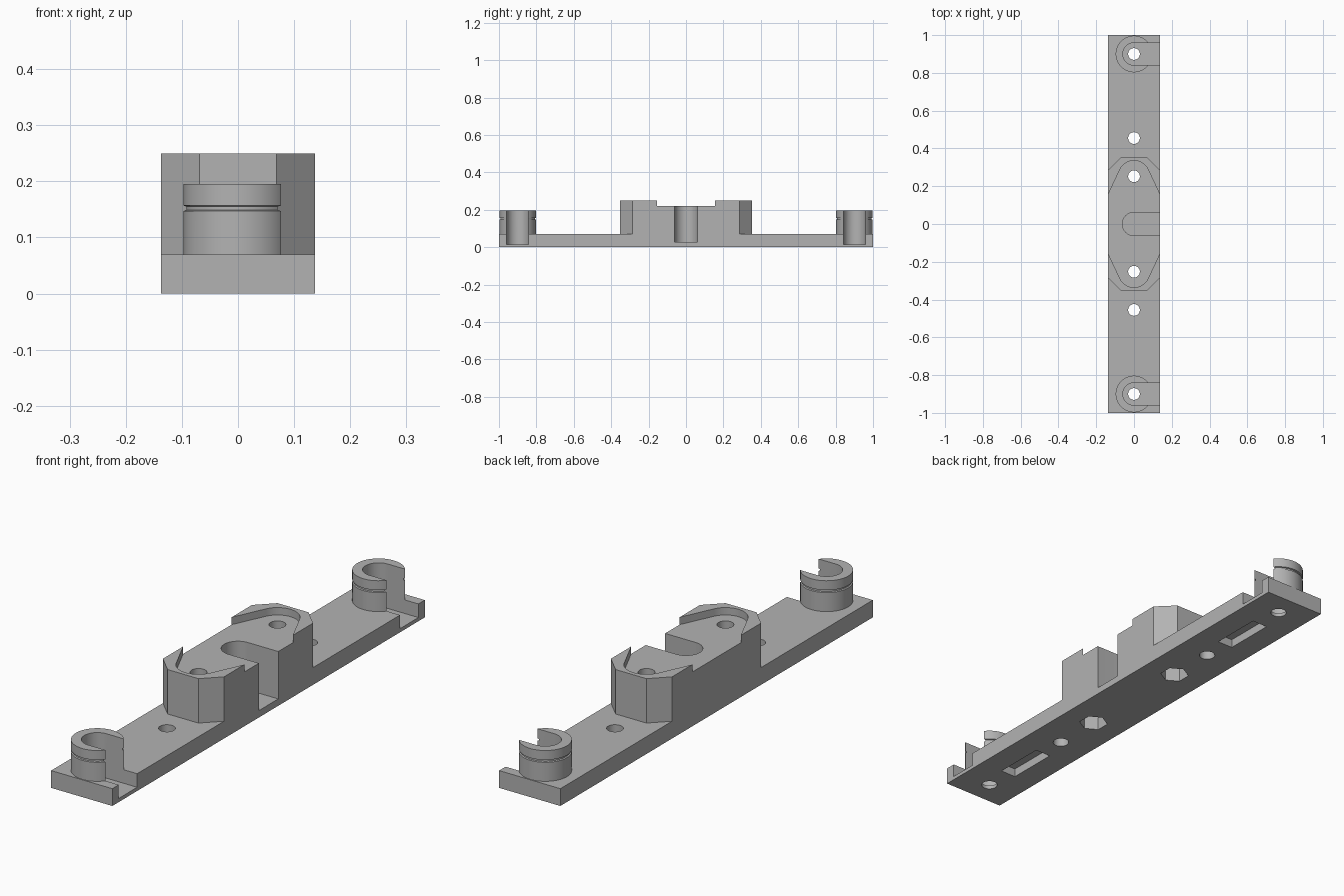
import bpy, bmesh
from math import cos, sin, radians, pi

if "Cube" in bpy.data.objects:
    bpy.data.objects.remove(bpy.data.objects["Cube"], do_unlink=True)

GREY = (0.45, 0.45, 0.45, 1)
mat = bpy.data.materials.new("plain grey")
mat.use_nodes = True
mat.diffuse_color = GREY
mat.node_tree.nodes["Principled BSDF"].inputs["Base Color"].default_value = GREY

W = 0.137          # half width of the bar
POST_Y, BOLT_Y, NUT_Y, POCKET_Y = 0.9, 0.455, 0.2525, 0.675


def make(name, bm):
    bmesh.ops.recalc_face_normals(bm, faces=bm.faces)
    me = bpy.data.meshes.new(name)
    bm.to_mesh(me)
    bm.free()
    me.materials.append(mat)
    ob = bpy.data.objects.new(name, me)
    bpy.context.collection.objects.link(ob)
    return ob


def prism(name, outline, z0, z1):
    bm = bmesh.new()
    face = bm.faces.new([bm.verts.new((x, y, z0)) for x, y in outline])
    ext = bmesh.ops.extrude_face_region(bm, geom=[face])["geom"]
    verts = [g for g in ext if isinstance(g, bmesh.types.BMVert)]
    bmesh.ops.translate(bm, verts=verts, vec=(0, 0, z1 - z0))
    return make(name, bm)


def arc(cy, r, start, end, n):
    steps = [radians(start + (end - start) * i / n) for i in range(n + 1)]
    return [(r * cos(a), cy + r * sin(a)) for a in steps]


def circle(cy, r, n=40):
    return arc(cy, r, 0, 360, n)[:-1]


def box(cy, hx, hy):
    return [(-hx, cy - hy), (hx, cy - hy), (hx, cy + hy), (-hx, cy + hy)]


def slot(cy, r):
    # round at the closed end, open towards +x
    return arc(cy, r, 90, 270, 24) + [(0.2, cy - r), (0.2, cy + r)]


def lathe(name, cy, profile):
    bm = bmesh.new()
    verts = [bm.verts.new((r, cy, z)) for r, z in profile]
    edges = [bm.edges.new(pair) for pair in zip(verts, verts[1:])]
    bmesh.ops.spin(bm, geom=verts + edges, cent=(0, cy, 0), axis=(0, 0, 1),
                   angle=2 * pi, steps=64, use_duplicate=False)
    bmesh.ops.remove_doubles(bm, verts=bm.verts, dist=1e-5)
    return make(name, bm)


def combine(target, tool, operation):
    tool.hide_render = True
    mod = target.modifiers.new(tool.name, 'BOOLEAN')
    mod.operation, mod.solver, mod.object = operation, 'EXACT', tool
    bpy.context.view_layer.objects.active = target
    bpy.ops.object.modifier_apply(modifier=mod.name)
    bpy.data.objects.remove(tool, do_unlink=True)


# base bar and raised centre block with chamfered corners
body = prism("mounting_bar", box(0, W, 1), 0, 0.07)
half = [(W, 0.285), (0.069, 0.352), (-0.069, 0.352), (-W, 0.285)]
block = half + [(-x, -y) for x, y in half]
combine(body, prism("centre_block", block, 0, 0.25), 'UNION')

# grooved posts near both ends
post = [(0, 0.03), (0.097, 0.03), (0.097, 0.147), (0.092, 0.149),
        (0.092, 0.155), (0.097, 0.157), (0.097, 0.195), (0, 0.195)]
for s in (-1, 1):
    combine(body, lathe("end_post", s * POST_Y, post), 'UNION')

# shallow recess across the block top, rounded around each bolt hole
end = [(0.2, 0.155), (W, 0.155)] + arc(NUT_Y, 0.083, 25, 155, 20) + [(-W, 0.155), (-0.2, 0.155)]
recess = end + [(-x, -y) for x, y in end]
combine(body, prism("top_recess", recess, 0.22, 0.3), 'DIFFERENCE')

# side-opening slots in the block and posts
combine(body, prism("centre_slot", slot(0, 0.062), 0.028, 0.3), 'DIFFERENCE')
for s in (-1, 1):
    combine(body, prism("post_slot", slot(s * POST_Y, 0.059), 0.015, 0.3), 'DIFFERENCE')

# through holes, hexagonal nut sockets and rectangular underside pockets
for s in (-1, 1):
    for y in (POST_Y, BOLT_Y, NUT_Y):
        combine(body, prism("bolt_hole", circle(s * y, 0.031), -0.1, 0.3), 'DIFFERENCE')
    hexagon = arc(s * NUT_Y, 0.056, 90, 390, 5)
    combine(body, prism("nut_socket", hexagon, -0.1, 0.12), 'DIFFERENCE')
    combine(body, prism("pocket", box(s * POCKET_Y, 0.035, 0.108), -0.1, 0.035), 'DIFFERENCE')

# smooth the round walls, keep machined edges crisp
bpy.ops.object.select_all(action='DESELECT')
body.select_set(True)
bpy.context.view_layer.objects.active = body
bpy.ops.object.shade_smooth_by_angle(angle=radians(30))
